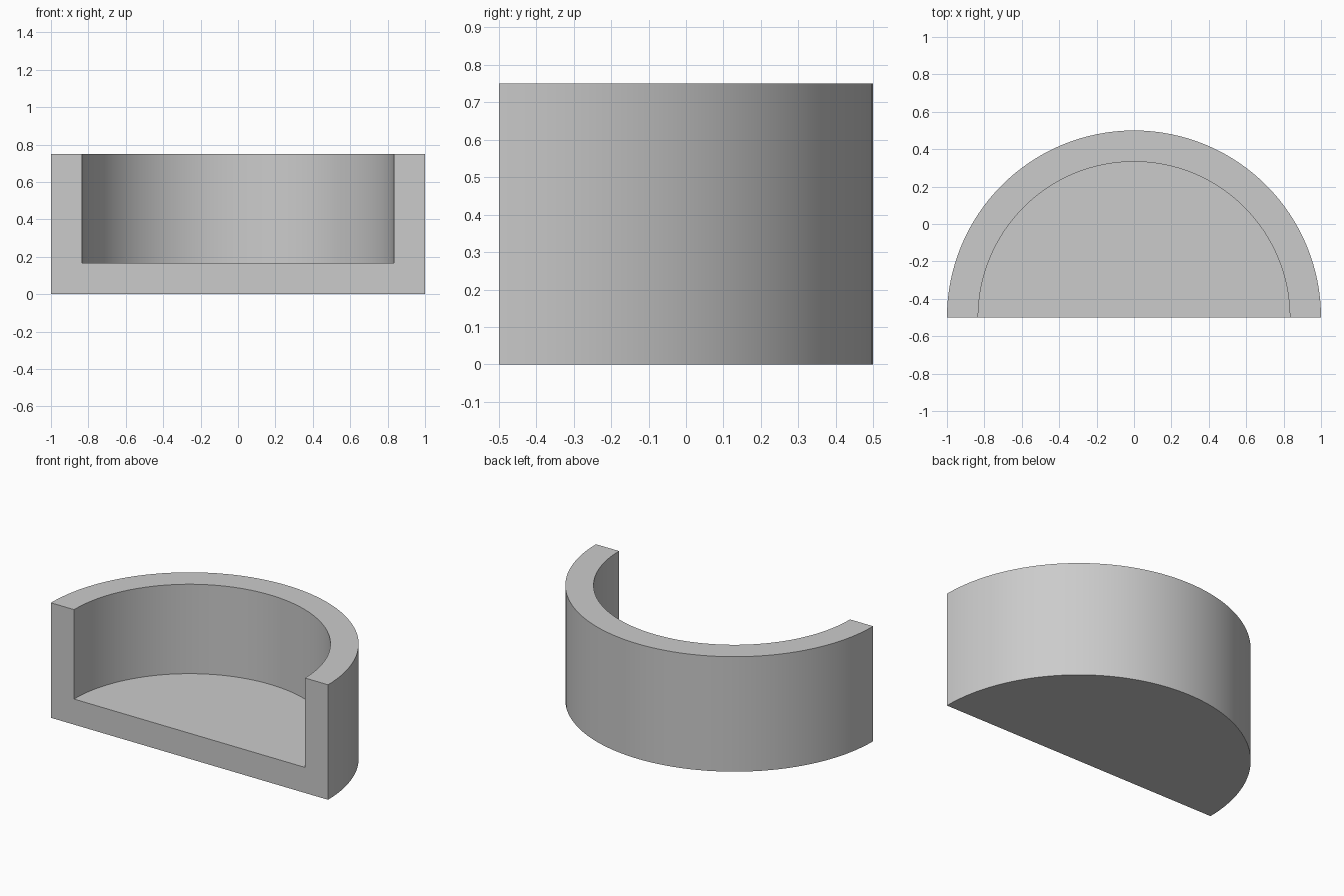
import bpy
import bmesh
from math import pi, radians
from mathutils import Vector

cube = bpy.data.objects.get("Cube")
if cube:
    bpy.data.objects.remove(cube, do_unlink=True)

RADIUS, HEIGHT, WALL = 1.0, 0.75, 1 / 6
CENTRE_Y = -RADIUS / 2
SEGMENTS = 64

# Plain grey material
grey = bpy.data.materials.new("plain grey")
grey.use_nodes = True
colour = (0.6, 0.6, 0.6, 1)
grey.diffuse_color = colour
grey.node_tree.nodes["Principled BSDF"].inputs["Base Color"].default_value = colour

# Wall and floor section, from the bottom centre round to the floor centre
inner = RADIUS - WALL
profile = [(0, 0), (RADIUS, 0), (RADIUS, HEIGHT),
           (inner, HEIGHT), (inner, WALL), (0, WALL)]

# Half turn of the section about the cup's axis
bm = bmesh.new()
verts = [bm.verts.new((r, CENTRE_Y, z)) for r, z in profile]
edges = [bm.edges.new(pair) for pair in zip(verts, verts[1:])]
bmesh.ops.spin(bm, geom=verts + edges, cent=(0, CENTRE_Y, 0),
               axis=(0, 0, 1), angle=pi, steps=SEGMENTS)
bmesh.ops.remove_doubles(bm, verts=bm.verts, dist=0.0001)

# Flat U-shaped cut face at the front
rim = [e for e in bm.edges if e.is_boundary]
bmesh.ops.holes_fill(bm, edges=rim, sides=0)

# Merge flat regions into single faces
bmesh.ops.dissolve_limit(bm, angle_limit=radians(0.5),
                         verts=bm.verts, edges=bm.edges)
bmesh.ops.recalc_face_normals(bm, faces=bm.faces)

mesh = bpy.data.meshes.new("half_cup")
bm.to_mesh(mesh)
bm.free()
mesh.materials.append(grey)
half_cup = bpy.data.objects.new("half_cup", mesh)
bpy.context.collection.objects.link(half_cup)

# Smooth curved walls with crisp rims
bpy.ops.object.select_all(action="DESELECT")
half_cup.select_set(True)
bpy.context.view_layer.objects.active = half_cup
bpy.ops.object.shade_smooth_by_angle(angle=radians(30))
